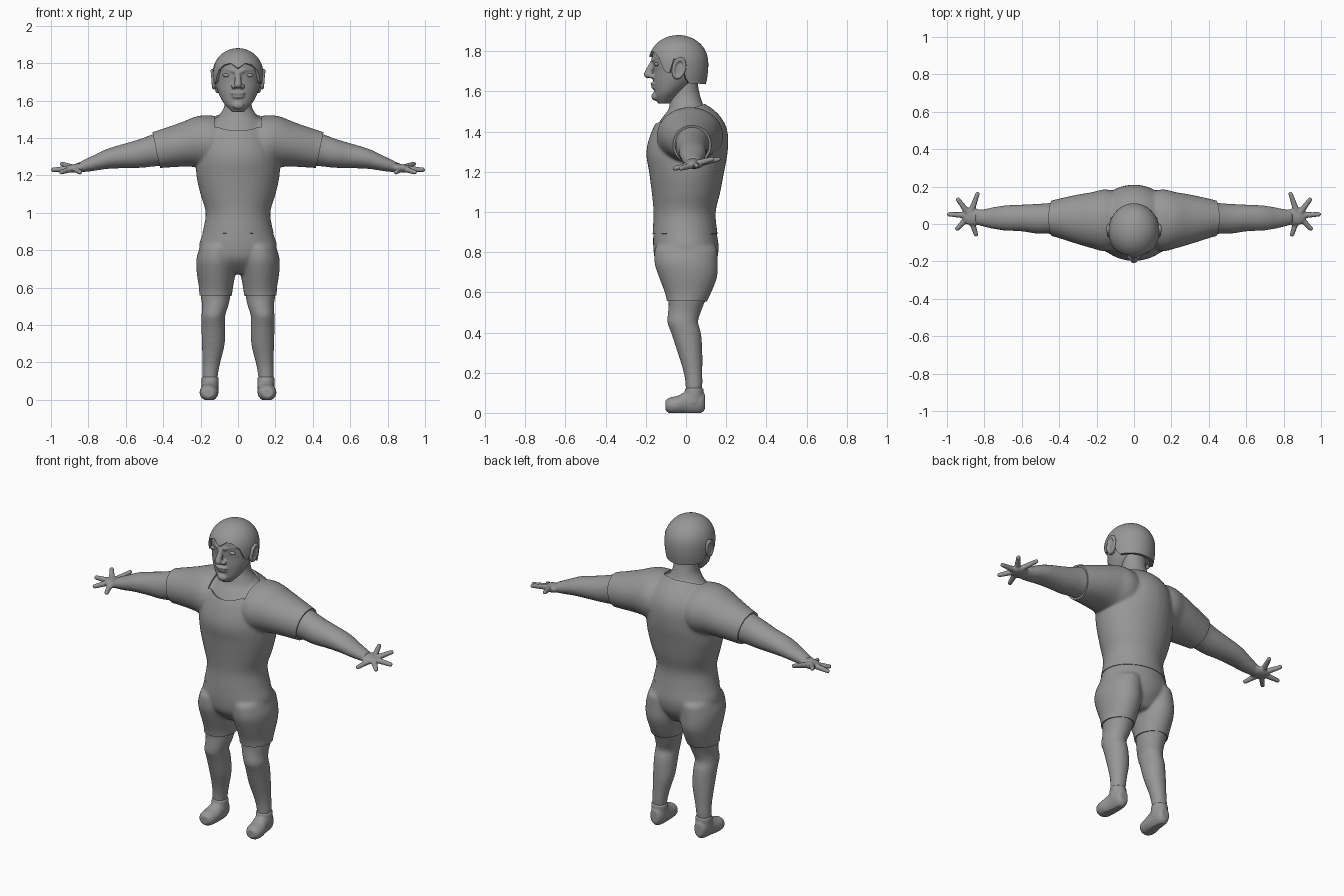
import bpy, bmesh
from math import sin, cos, pi, radians
from mathutils import Vector, Matrix

cube = bpy.data.objects.get("Cube")
if cube:
    bpy.data.objects.remove(cube, do_unlink=True)

grey = bpy.data.materials.new("plain grey")
grey.use_nodes = True
grey.diffuse_color = (0.31, 0.31, 0.31, 1)
for node in grey.node_tree.nodes:
    if node.type == 'BSDF_PRINCIPLED':
        node.inputs["Base Color"].default_value = grey.diffuse_color
SIDES = (("left", 1), ("right", -1))
parts = []


def loft(bm, axis, rows, side=1, n=32):
    """Smooth closed tube through elliptical sections (t, centre u, centre v, radius u, radius v)."""
    rows = [Vector(r) for r in rows]
    last, sections = len(rows) - 1, []
    for i in range(last):
        p0, p1, p2, p3 = rows[max(i - 1, 0)], rows[i], rows[i + 1], rows[min(i + 2, last)]
        for t in (0, 0.25, 0.5, 0.75):
            sections.append(0.5 * (2 * p1 + (p2 - p0) * t + (2 * p0 - 5 * p1 + 4 * p2 - p3) * t**2
                                   + (3 * p1 - p0 - 3 * p2 + p3) * t**3))
    sections.append(rows[-1])
    rings = []
    for t, cu, cv, ru, rv in sections:
        ring = []
        for k in range(n):
            u, v = cu + ru * cos(2 * pi * k / n), cv + rv * sin(2 * pi * k / n)
            x, y, z = {'x': (t, u, v), 'y': (u, t, v), 'z': (u, v, t)}[axis]
            ring.append(bm.verts.new((x * side, y, z)))
        rings.append(ring)
    for a, b in zip(rings, rings[1:]):
        for k in range(n):
            bm.faces.new((a[k - 1], a[k], b[k], b[k - 1]))
    bm.faces.new(rings[0])
    bm.faces.new(rings[-1])


def ball(bm, centre, radii, side=1):
    x, y, z = centre
    matrix = Matrix.Translation((x * side, y, z)) @ Matrix.Diagonal((*radii, 1))
    bmesh.ops.create_icosphere(bm, subdivisions=3, radius=1, matrix=matrix)


def chain(bm, start, end, r0, r1, side=1, steps=10):
    start, end = Vector(start), Vector(end)
    for i in range(steps + 1):
        f = i / steps
        ball(bm, start.lerp(end, f), [r0 + (r1 - r0) * f] * 3, side)


def make(name, bm):
    bmesh.ops.recalc_face_normals(bm, faces=bm.faces[:])
    mesh = bpy.data.meshes.new(name)
    bm.to_mesh(mesh)
    bm.free()
    obj = bpy.data.objects.new(name, mesh)
    bpy.context.collection.objects.link(obj)
    parts.append(obj)
    return obj


def bake(obj):
    bpy.context.view_layer.update()
    deps = bpy.context.evaluated_depsgraph_get()
    mesh = bpy.data.meshes.new_from_object(obj.evaluated_get(deps))
    obj.modifiers.clear()
    obj.data = mesh
    return obj


def blend(name, bm, voxel, rounds):
    """Fuse overlapping volumes into one soft surface."""
    obj = make(name, bm)
    remesh = obj.modifiers.new("fuse", 'REMESH')
    remesh.mode, remesh.voxel_size = 'VOXEL', voxel
    smooth = obj.modifiers.new("soften", 'SMOOTH')
    smooth.factor, smooth.iterations = 0.5, rounds
    return bake(obj)


def piece(name, source, cuts, thickness=0, neckline=None):
    """Part of the body kept behind every cutting plane, thickened if it is cloth."""
    bm = bmesh.new()
    bm.from_mesh(source.data)

    def slice_off(co, no, clear=True):
        bmesh.ops.bisect_plane(bm, geom=bm.verts[:] + bm.edges[:] + bm.faces[:],
                               plane_co=co, plane_no=no, clear_outer=clear)
    for co, no in cuts:
        slice_off(co, no)
    if neckline:
        width, co, no = neckline
        for s in (1, -1):
            slice_off((s * width, 0, 0), (1, 0, 0), False)
        slice_off(co, no, False)
        hole = [f for f in bm.faces if abs(f.calc_center_median().x) < width
                and (f.calc_center_median() - Vector(co)).dot(Vector(no)) > 0]
        bmesh.ops.delete(bm, geom=hole, context='FACES')
    obj = make(name, bm)
    if thickness:
        solid = obj.modifiers.new("cloth", 'SOLIDIFY')
        solid.thickness, solid.offset = thickness, 1
        bake(obj)
    return obj


# Whole body, used as the source for skin and clothing
bm = bmesh.new()
loft(bm, 'z', [(.68, 0, .01, .09, .08), (.75, 0, 0, .165, .14), (.82, 0, 0, .2, .155),
               (.9, 0, -.005, .178, .15), (1, 0, -.007, .162, .144), (1.1, 0, 0, .19, .16),
               (1.2, 0, .003, .212, .176), (1.3, 0, .005, .212, .192), (1.4, 0, .018, .19, .178),
               (1.47, 0, .022, .15, .14), (1.52, 0, .015, .1, .09)])
loft(bm, 'z', [(1.4, 0, .02, .14, .14), (1.5, 0, .005, .112, .095), (1.56, 0, 0, .077, .077),
               (1.62, 0, 0, .07, .062), (1.7, 0, 0, .07, .06)])
for _, s in SIDES:
    loft(bm, 'x', [(.05, .02, 1.375, .13, .12), (.15, .02, 1.378, .155, .132),
                   (.22, .02, 1.38, .14, .125), (.3, .025, 1.365, .122, .108),
                   (.4, .03, 1.345, .095, .094), (.45, .03, 1.335, .083, .088),
                   (.52, .028, 1.318, .08, .078), (.6, .032, 1.305, .072, .067),
                   (.7, .032, 1.288, .067, .054), (.78, .032, 1.263, .053, .041),
                   (.85, .035, 1.243, .038, .028)], s)
    loft(bm, 'z', [(.82, .11, 0, .085, .148), (.75, .115, 0, .1, .15), (.68, .117, .01, .096, .138),
                   (.6, .118, .01, .083, .108), (.55, .12, .003, .079, .09),
                   (.5, .122, -.008, .07, .082), (.45, .132, -.017, .064, .077),
                   (.4, .132, 0, .064, .075), (.3, .132, .02, .062, .062),
                   (.2, .142, .035, .048, .047), (.13, .149, .04, .042, .042),
                   (.07, .149, .035, .036, .036)], s)
body = blend("body_source", bm, 0.011, 7)

# Clothing
sleeve = [((.435 * s, 0, 1.335), (.977 * s, 0, -.21)) for _, s in SIDES]
up, down = (0, 0, 1), (0, 0, -1)
piece("shirt", body, sleeve + [((0, 0, .89), down)], 0.011,
      (.125, (0, -.15, 1.43), (0, -.39, .92)))
piece("shorts", body, [((0, 0, .558), down), ((0, 0, .92), up)], 0.008)

# Bare skin
piece("neck", body, [((0, 0, 1.4), down), ((.15, 0, 0), (1, 0, 0)), ((-.15, 0, 0), (-1, 0, 0))])
for label, s in SIDES:
    piece(label + "_arm", body, [((.39 * s, 0, 0), (-s, 0, 0))])
    piece(label + "_leg", body, [((0, 0, .58), up), ((0, 0, 0), (-s, 0, 0))])

    # Hand with spread fingers
    bm = bmesh.new()
    loft(bm, 'x', [(.8, .034, 1.255, .038, .03), (.85, .038, 1.24, .045, .025),
                   (.89, .042, 1.237, .045, .021), (.915, .042, 1.236, .025, .012)], s)
    for tip in ((.837, .16, 1.262), (.94, .13, 1.262), (.988, .052, 1.23),
                (.945, -.025, 1.217), (.845, -.055, 1.217)):
        chain(bm, (.878, .045, 1.238), tip, .019, .0125, s)
    blend(label + "_hand", bm, 0.005, 4)

    # Shoe with flat sole
    bm = bmesh.new()
    loft(bm, 'y', [(-.102, .157, .037, .028, .025), (-.08, .157, .037, .045, .04),
                   (-.04, .155, .04, .05, .046), (0, .15, .05, .046, .057),
                   (.04, .148, .055, .043, .062), (.075, .148, .055, .038, .056),
                   (.094, .148, .055, .024, .04)], s)
    loft(bm, 'z', [(.05, .149, .035, .046, .05), (.125, .149, .042, .046, .046)], s)
    shoe = blend(label + "_shoe", bm, 0.006, 4)
    for v in shoe.data.vertices:
        v.co.z = max(v.co.z, 0)

    # Eye
    bm = bmesh.new()
    ball(bm, (.062, -.145, 1.735), (.021, .013, .01), s)
    make(label + "_eye", bm)

# Head with brow, nose, lips, chin and ears
bm = bmesh.new()
loft(bm, 'z', [(1.54, 0, -.11, .032, .03), (1.57, 0, -.1, .062, .055), (1.6, 0, -.085, .086, .073),
               (1.65, 0, -.06, .108, .103), (1.7, 0, -.045, .12, .117), (1.75, 0, -.04, .124, .126),
               (1.8, 0, -.04, .118, .126), (1.84, 0, -.037, .095, .104), (1.865, 0, -.035, .05, .055)])
chain(bm, (0, -.162, 1.75), (0, -.19, 1.685), .013, .02)
ball(bm, (0, -.152, 1.575), (.032, .02, .022))
ball(bm, (0, -.16, 1.638), (.04, .017, .009))
ball(bm, (0, -.156, 1.621), (.034, .017, .01))
for _, s in SIDES:
    ball(bm, (.022, -.17, 1.676), (.015, .018, .013), s)
    chain(bm, (.022, -.16, 1.758), (.095, -.118, 1.775), .014, .011, s)
    chain(bm, (.042, -.15, 1.722), (.082, -.128, 1.724), .007, .006, s)
    ball(bm, (.125, -.035, 1.715), (.012, .024, .046), s)
    for i in range(24):
        a = 2 * pi * i / 24
        ball(bm, (.134 + .004 * sin(a), -.035 + .027 * cos(a) + .008 * sin(a), 1.715 + .045 * sin(a)),
             (.01, .01, .011), s)
blend("head", bm, 0.005, 3)

# Hair cap with a peaked hairline, sideburns and a low nape
HAIRLINE = ((0, 1.773), (18, 1.8), (35, 1.792), (50, 1.765), (62, 1.7), (72, 1.69),
            (81, 1.76), (94, 1.76), (105, 1.665), (113, 1.64), (180, 1.635))


def hairline(angle):
    for (a0, z0), (a1, z1) in zip(HAIRLINE, HAIRLINE[1:]):
        if angle <= a1:
            return z0 + (z1 - z0) * (angle - a0) / (a1 - a0)
    return HAIRLINE[-1][1]


bm = bmesh.new()
n, levels, crown = 120, 20, 1.88
columns = []
for k in range(n):
    degrees = 360 * k / n
    a, low = radians(degrees), hairline(min(degrees, 360 - degrees))
    column = []
    for i in range(levels):
        f = (i + 1) / levels
        z = crown - (crown - low) * f * f
        h = (z - 1.735) / (crown - 1.735)
        r = (1 - h**2.2) ** 0.5 if h > 0 else 1 - 0.17 * h * h
        column.append(bm.verts.new((.136 * r * sin(a), -.038 - .149 * r * cos(a), z)))
    columns.append(column)
top = bm.verts.new((0, -.038, crown))
for k in range(n):
    p, q = columns[k - 1], columns[k]
    bm.faces.new((top, p[0], q[0]))
    for i in range(levels - 1):
        bm.faces.new((p[i], p[i + 1], q[i + 1], q[i]))
hair = make("hair", bm)
solid = hair.modifiers.new("depth", 'SOLIDIFY')
solid.thickness, solid.offset = 0.022, -1
bake(hair)

# Drop the source and finish every part
parts.remove(body)
bpy.data.objects.remove(body, do_unlink=True)
for obj in parts:
    obj.data.materials.clear()
    obj.data.materials.append(grey)
    bpy.ops.object.select_all(action='DESELECT')
    obj.select_set(True)
    bpy.context.view_layer.objects.active = obj
    bpy.ops.object.shade_smooth_by_angle(angle=radians(40))
